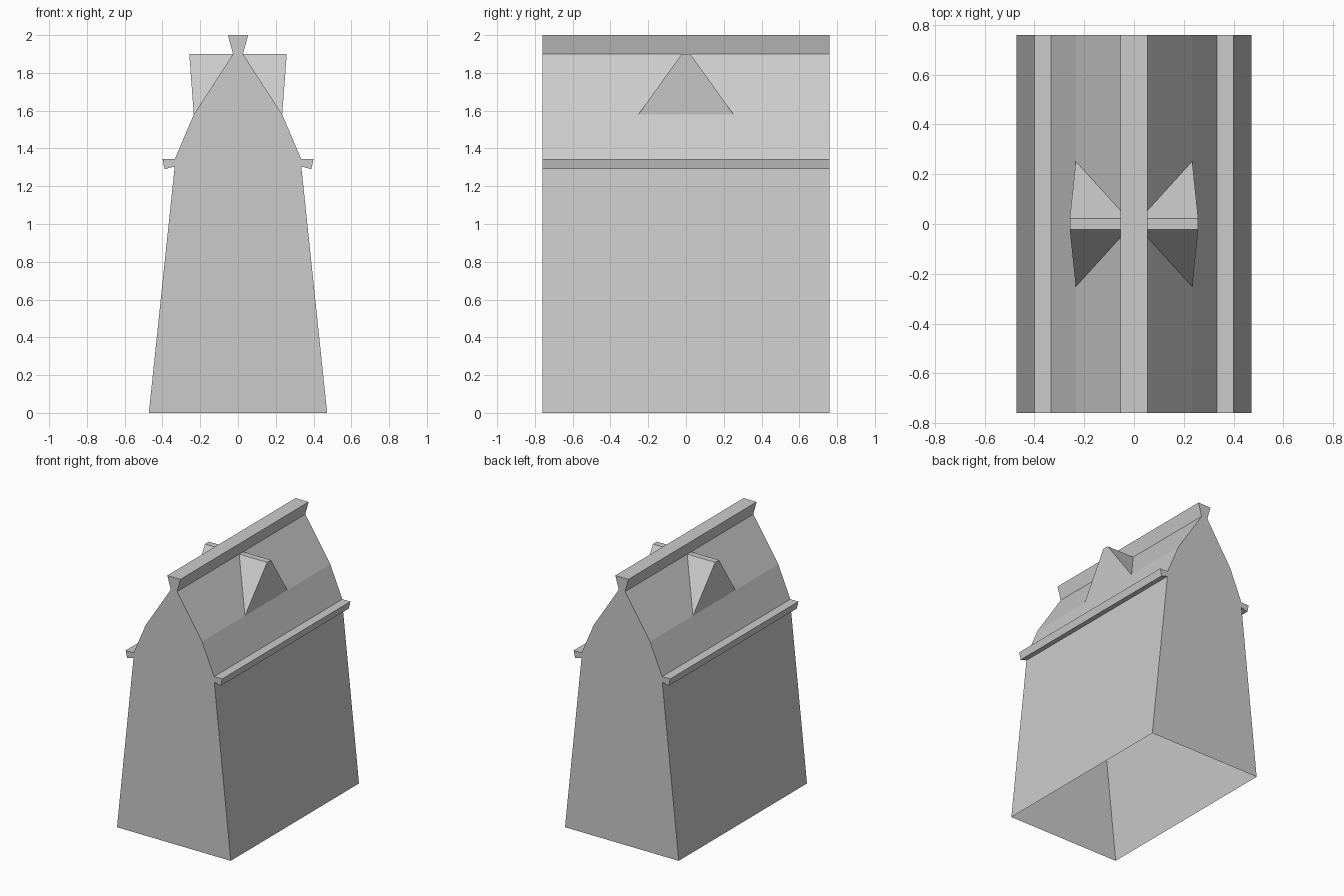
import bpy, bmesh

if "Cube" in bpy.data.objects:
    bpy.data.objects.remove(bpy.data.objects["Cube"])

HALF_LENGTH = 0.76


def finish(bm, name):
    mesh = bpy.data.meshes.new(name)
    bm.to_mesh(mesh)
    bm.free()
    obj = bpy.data.objects.new(name, mesh)
    bpy.context.collection.objects.link(obj)
    return obj


# Building shell: mirrored section with eaves and ridge cap, open underneath
right = [(0.472, 0), (0.335, 1.305), (0.388, 1.29), (0.40, 1.345),
         (0.334, 1.345), (0.234, 1.58), (0.026, 1.90), (0.054, 2.0)]
section = right + [(-x, z) for x, z in reversed(right)]
bm = bmesh.new()
front = [bm.verts.new((x, -HALF_LENGTH, z)) for x, z in section]
back = [bm.verts.new((x, HALF_LENGTH, z)) for x, z in section]
bm.faces.new(front)
bm.faces.new(back[::-1])
for i in range(len(section) - 1):
    bm.faces.new((front[i], back[i], back[i + 1], front[i + 1]))
finish(bm, "building_shell")


# Roof dormers: flared front, sloping sides, narrow flat top
def dormer(side, name):
    bm = bmesh.new()

    def pair(x, y, z):
        return [bm.verts.new((side * x, s * y, z)) for s in (-1, 1)]

    b0, b1 = pair(0.234, 0.252, 1.58)
    f0, f1 = pair(0.258, 0.023, 1.90)
    r0, r1 = pair(0.026, 0.023, 1.90)
    for face in ((b0, b1, f1, f0), (f0, f1, r1, r0), (b0, f0, r0), (b1, r1, f1)):
        bm.faces.new(face if side > 0 else face[::-1])
    return finish(bm, name)


dormer(1, "right_dormer")
dormer(-1, "left_dormer")
